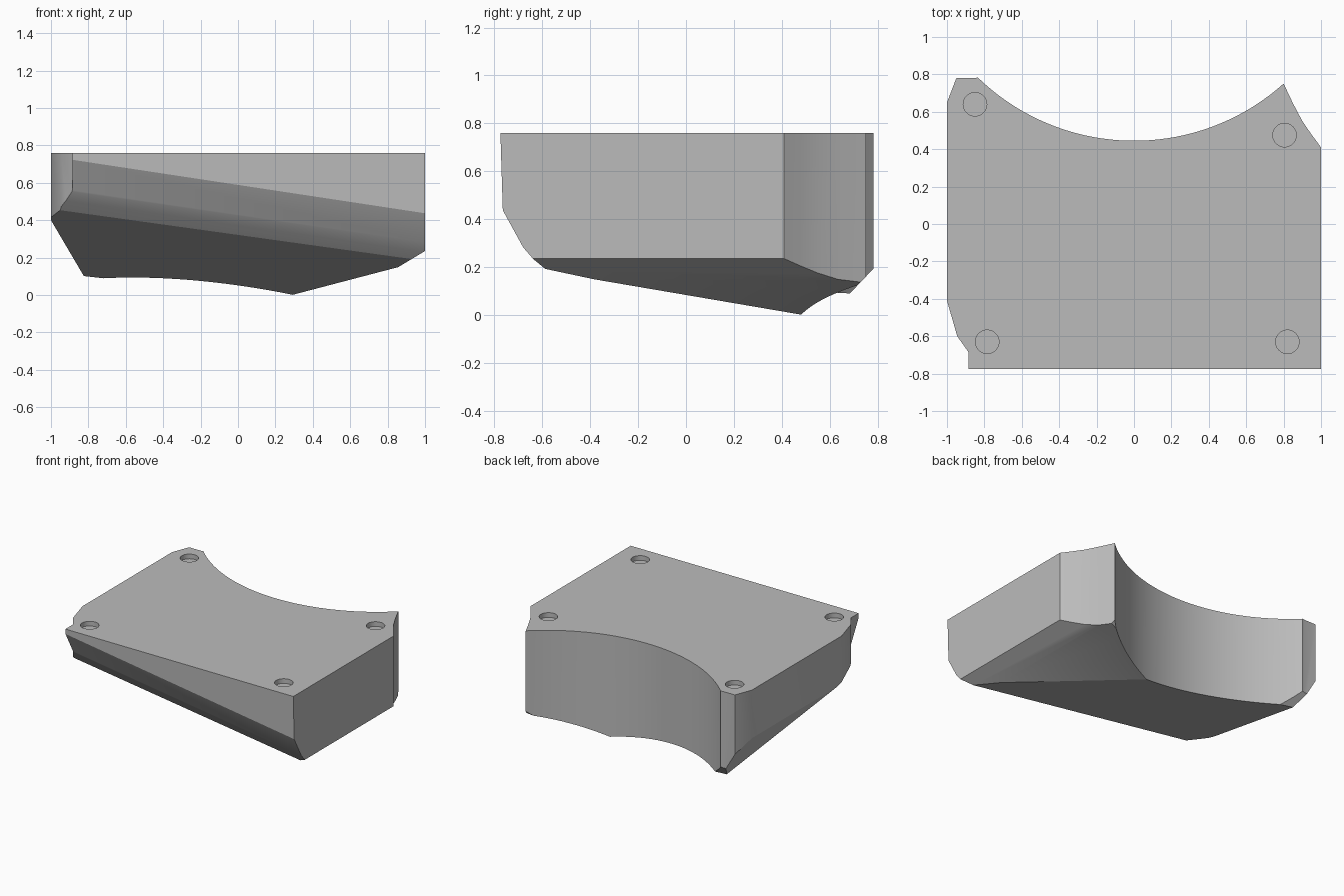
import bpy, bmesh, math
from mathutils import Vector

cube = bpy.data.objects.get("Cube")
if cube:
    bpy.data.objects.remove(cube, do_unlink=True)

TOP = 0.76

grey = bpy.data.materials.new("plain_grey")
grey.use_nodes = True
color = (0.5, 0.5, 0.5, 1)
grey.diffuse_color = color
grey.node_tree.nodes["Principled BSDF"].inputs["Base Color"].default_value = color


def make_object(name, bm):
    bmesh.ops.recalc_face_normals(bm, faces=bm.faces)
    mesh = bpy.data.meshes.new(name)
    bm.to_mesh(mesh)
    bm.free()
    mesh.materials.append(grey)
    obj = bpy.data.objects.new(name, mesh)
    bpy.context.collection.objects.link(obj)
    return obj


def prism(name, outline, low, high):
    bm = bmesh.new()
    face = bm.faces.new([bm.verts.new((x, y, low)) for x, y in outline])
    grown = bmesh.ops.extrude_face_region(bm, geom=[face])["geom"]
    verts = [v for v in grown if isinstance(v, bmesh.types.BMVert)]
    bmesh.ops.translate(bm, verts=verts, vec=(0, 0, high - low))
    return make_object(name, bm)


def circle(cx, cy, radius, start, end, steps):
    angles = [start + (end - start) * i / steps for i in range(steps + 1)]
    return [(cx + radius * math.cos(a), cy + radius * math.sin(a)) for a in angles]


def slice_off(bm, point, normal):
    """Cut away everything on the normal's side and close the cut."""
    geom = bm.verts[:] + bm.edges[:] + bm.faces[:]
    cut = bmesh.ops.bisect_plane(bm, geom=geom, dist=1e-5, plane_co=point,
                                 plane_no=Vector(normal).normalized(), clear_outer=True)
    edges = [e for e in cut["geom_cut"] if isinstance(e, bmesh.types.BMEdge)]
    if edges:
        bmesh.ops.holes_fill(bm, edges=edges, sides=0)


def boolean(target, tool, operation):
    mod = target.modifiers.new(operation, "BOOLEAN")
    mod.operation = operation
    mod.solver = "EXACT"
    mod.object = tool
    bpy.context.view_layer.objects.active = target
    bpy.ops.object.modifier_apply(modifier=mod.name)
    bpy.data.objects.remove(tool, do_unlink=True)


# Block: plan outline with a concave back and clipped corners
radius, centre_y = 1.2, 1.645
a0 = -math.acos(0.8 / radius)
a1 = -math.pi + math.acos(0.835 / radius)
back_arc = circle(0, centre_y, radius, a0, a1, 36)
outline = [(-0.885, -0.85), (1, -0.85), (1, 0.41), (0.95, 0.477), (0.9, 0.55), (0.85, 0.645)]
outline += back_arc
outline += [(-0.85, 0.78), (-0.95, 0.78), (-1, 0.65), (-1, -0.41), (-0.945, -0.6), (-0.885, -0.685)]
block = prism("block", outline, -0.3, TOP)

# Underside: a convex blank sliced by sloping planes
bm = bmesh.new()
bmesh.ops.create_cube(bm, size=3)
slice_off(bm, (0, 0, 0.168), (-0.14, -0.262, -1))     # main bottom slope
slice_off(bm, (1, 0, 0.235), (0.6, 0, -1))            # steep left edge slope
slice_off(bm, (0.3, 0, 0.003), (0.262, 0, -1))        # gentle left slope
slice_off(bm, (-1, 0, 0.4), (-1.7, 0, -1))            # right chamfer
slice_off(bm, (0, 0.78, 0.19), (0, 1.05, -1))         # back chamfer
slice_off(bm, (0, -0.775, TOP), (0, -1, -0.031))      # front face

# Rounded front lower edge, running downhill towards the left
along = Vector((1, 0, -0.143))
profile = [(-0.765, 0.58), (-0.68, 0.425), (-0.635, 0.373), (-0.595, 0.332)]
for (y0, z0), (y1, z1) in zip(profile, profile[1:]):
    normal = along.cross(Vector((0, y1 - y0, z1 - z0)))
    if normal.z > 0:
        normal.negate()
    slice_off(bm, (0, y0, z0), normal)
boolean(block, make_object("underside_tool", bm), "INTERSECT")

# Shallow round recesses in the top
for x, y in [(-0.85, 0.64), (-0.785, -0.63), (0.82, -0.63), (0.805, 0.475)]:
    ring = circle(x, y, 0.063, 0, math.tau, 32)[:-1]
    boolean(block, prism("recess_tool", ring, TOP - 0.035, TOP + 0.1), "DIFFERENCE")

bpy.ops.object.select_all(action="DESELECT")
block.select_set(True)
bpy.context.view_layer.objects.active = block
bpy.ops.object.shade_smooth_by_angle(angle=math.radians(24))
